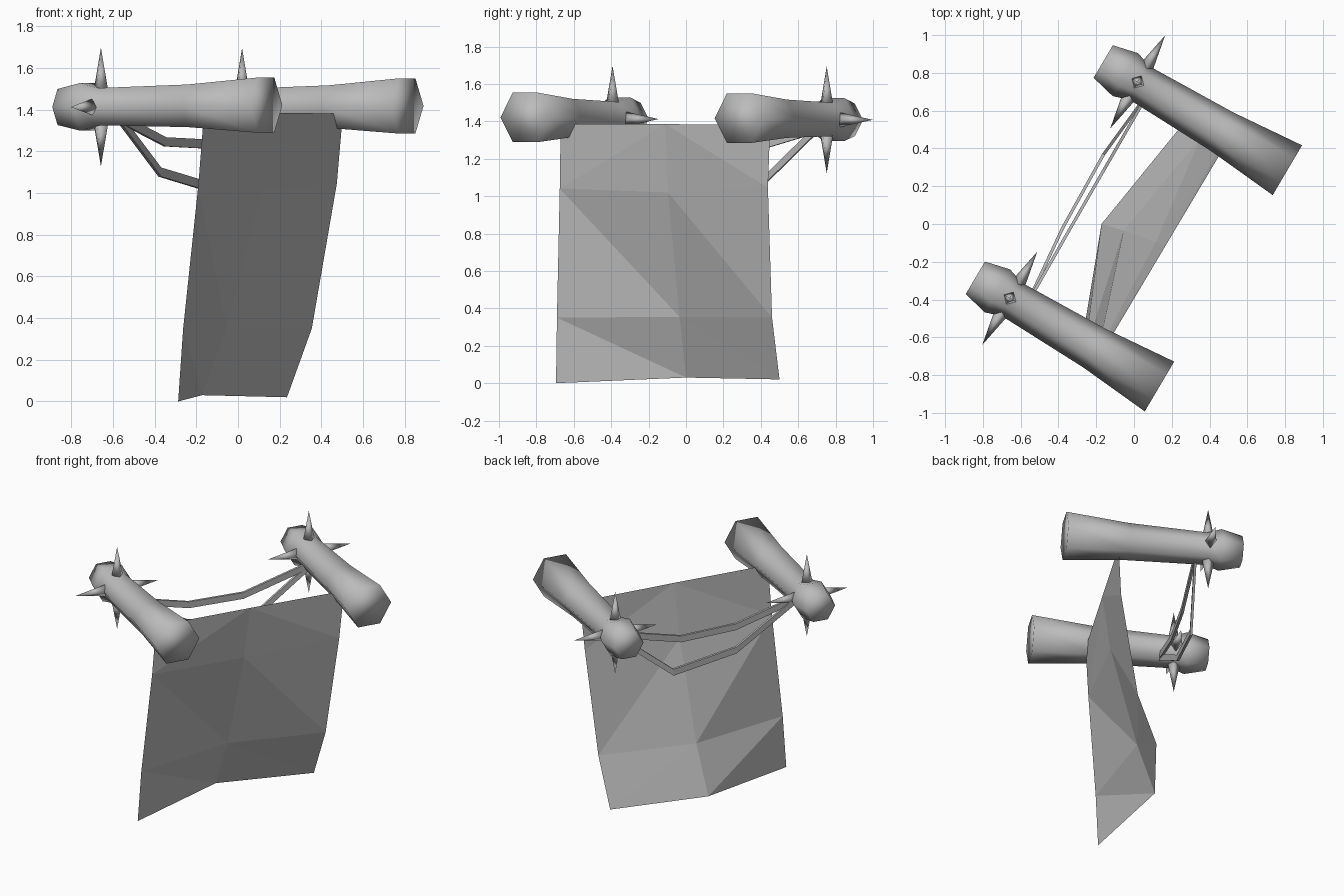
import bpy, bmesh, math
from mathutils import Vector, Matrix

cube = bpy.data.objects.get("Cube")
if cube:
    bpy.data.objects.remove(cube, do_unlink=True)

grey = bpy.data.materials.new("plain_grey")
grey.use_nodes = True
COLOUR = (0.5, 0.5, 0.5, 1)
grey.diffuse_color = COLOUR
grey.node_tree.nodes["Principled BSDF"].inputs["Base Color"].default_value = COLOUR

UP = Vector((0, 0, 1))
AXIS = Vector((0.861, -0.508, 0)).normalized()   # small end to wide end of a post
SIDE = UP.cross(AXIS)


def finish(name, bm, smooth=False):
    bmesh.ops.recalc_face_normals(bm, faces=bm.faces)
    for f in bm.faces:
        f.smooth = smooth
    mesh = bpy.data.meshes.new(name)
    bm.to_mesh(mesh)
    bm.free()
    mesh.materials.append(grey)
    ob = bpy.data.objects.new(name, mesh)
    bpy.context.collection.objects.link(ob)
    return ob


def loft(name, rings, smooth):
    """Skin a list of equal rings and cap both ends."""
    bm = bmesh.new()
    rows = [[bm.verts.new(p) for p in ring] for ring in rings]
    n = len(rows[0])
    for a, b in zip(rows, rows[1:]):
        for i in range(n):
            j = (i + 1) % n
            bm.faces.new((a[i], a[j], b[j], b[i]))
    bm.faces.new(rows[0])
    bm.faces.new(rows[-1])
    return finish(name, bm, smooth)


# Hexagonal posts: (distance along axis, radius)
PROFILE = [(0, 0.1), (0.136, 0.132), (0.225, 0.103), (0.73, 0.118), (1.132, 0.153)]


def post(name, start):
    rings = []
    for t, r in PROFILE:
        centre = start + AXIS * t + UP * 0.008 * t
        angles = [math.tau * i / 6 for i in range(6)]
        rings.append([centre + (SIDE * math.cos(a) + UP * math.sin(a)) * r for a in angles])
    loft(name, rings, True)


# Four spikes around the neck of each post
def spikes(name, start):
    bm = bmesh.new()
    neck = start + AXIS * 0.212
    for d in (UP, -UP, SIDE, -SIDE):
        frame = Matrix((AXIS, d.cross(AXIS), d)).transposed().to_4x4()
        place = Matrix.Translation(neck + d * 0.178) @ frame
        bmesh.ops.create_cone(bm, cap_ends=True, segments=4, radius1=0.042,
                              radius2=0, depth=0.216, matrix=place)
    finish(name, bm, True)


for label, start in (("front", Vector((-0.84, -0.285, 1.412))),
                     ("back", Vector((-0.163, 0.86, 1.408)))):
    post(label + "_post", start)
    spikes(label + "_spikes", start)


# Hanging cloth: rows from top to bottom, each front edge, middle, back edge
ROWS = [
    [(-0.163, -0.67, 1.385), (0.17, -0.11, 1.385), (0.503, 0.45, 1.38)],
    [(-0.19, -0.675, 1.04), (0.115, -0.096, 1.02), (0.474, 0.438, 1.045)],
    [(-0.263, -0.69, 0.35), (-0.055, -0.035, 0.355), (0.354, 0.46, 0.35)],
    [(-0.287, -0.695, 0.0), (-0.172, 0.0, 0.03), (0.235, 0.5, 0.02)],
]
# True where the fold runs from lower front to upper back
RISING = [(True, False), (False, False), (False, False)]
bm = bmesh.new()
grid = [[bm.verts.new(p) for p in row] for row in ROWS]
for r, folds in enumerate(RISING):
    for c, rising in enumerate(folds):
        a, b = grid[r][c], grid[r][c + 1]
        d, e = grid[r + 1][c], grid[r + 1][c + 1]
        tris = ((a, d, b), (b, d, e)) if rising else ((a, d, e), (a, e, b))
        for tri in tris:
            bm.faces.new(tri)
finish("cloth", bm)


# Slack straps between the posts
def strap(name, bends):
    path = [Vector(p) for p in [(-0.57, -0.43, 1.36), *bends, (0.08, 0.7, 1.36)]]
    rings = []
    for p in path:
        w, h = AXIS * 0.008, UP * 0.022
        rings.append([p + w + h, p - w + h, p - w - h, p + w - h])
    loft(name, rings, False)


strap("upper_strap", [(-0.35, -0.045, 1.245), (-0.16, 0.285, 1.235)])
strap("lower_strap", [(-0.375, -0.016, 1.1), (-0.16, 0.37, 1.035)])
